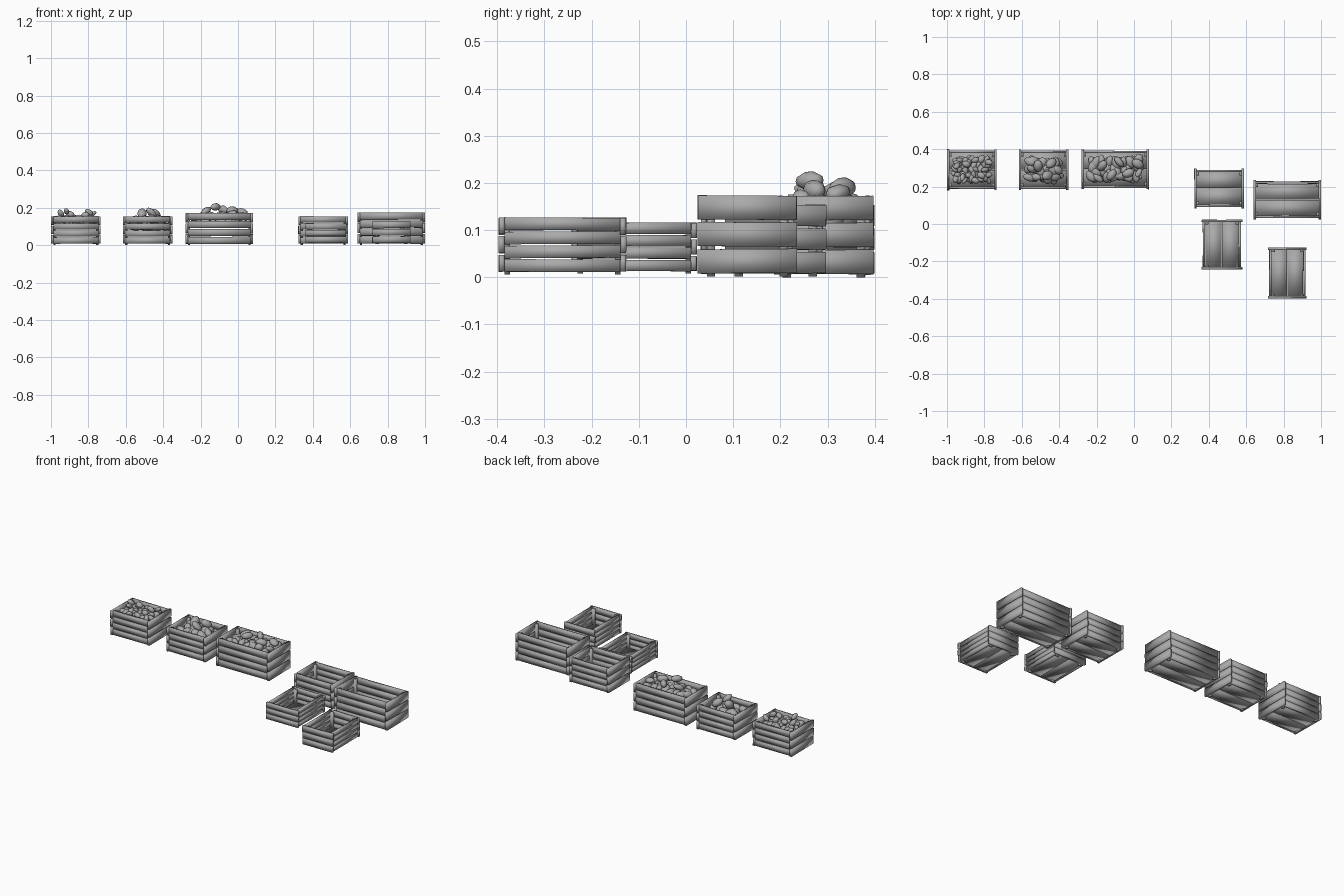
import bpy, bmesh, math, random
from mathutils import Matrix, Vector, Euler

old = bpy.data.objects.get("Cube")
if old:
    bpy.data.objects.remove(old, do_unlink=True)

random.seed(7)

grey = bpy.data.materials.new("plain_grey")
grey.use_nodes = True
grey.diffuse_color = (0.4, 0.4, 0.4, 1)
grey.node_tree.nodes["Principled BSDF"].inputs["Base Color"].default_value = (0.4, 0.4, 0.4, 1)


def finish(bm, name, matrix):
    """Turn a bmesh into a smooth shaded object."""
    for f in bm.faces:
        f.smooth = True
    mesh = bpy.data.meshes.new(name)
    bm.to_mesh(mesh)
    bm.free()
    mesh.materials.append(grey)
    obj = bpy.data.objects.new(name, mesh)
    obj.matrix_world = matrix
    bpy.context.collection.objects.link(obj)
    return obj


def add_board(bm, centre, size, wobble=0.0):
    """Add one slightly crooked plank."""
    tilt = Euler([random.uniform(-wobble, wobble) for _ in range(3)]).to_matrix().to_4x4()
    bmesh.ops.create_cube(bm, size=1, matrix=Matrix.Translation(centre) @ tilt @ Matrix.Diagonal((*size, 1)))


def crate(name, x, y, length, depth, low, top, turned=False):
    """Slatted crate, long side on its own x axis."""
    place = Matrix.Translation((x, y, 0)) @ Matrix.Rotation(math.pi / 2 if turned else 0, 4, 'Z')
    thick, inset = 0.012, 0.008
    height = top - low

    # four slats on each long side, between the ends
    bm = bmesh.new()
    pitch = height / 4
    for side in (-1, 1):
        for i in range(4):
            add_board(bm, (0, side * (depth / 2 - inset - thick / 2), low + pitch * (i + 0.5)),
                      (length - 2 * thick, thick, pitch * 0.9), 0.008)
    finish(bm, name + "_side_slats", place)

    # three broader slats on each end
    bm = bmesh.new()
    pitch = height / 3
    for side in (-1, 1):
        for i in range(3):
            add_board(bm, (side * (length / 2 - thick / 2), 0, low + pitch * (i + 0.5)),
                      (thick, depth - random.uniform(0, 0.006), pitch * 0.9), 0.008)
    finish(bm, name + "_end_slats", place)

    # corner posts
    bm = bmesh.new()
    for sx in (-1, 1):
        for sy in (-1, 1):
            add_board(bm, (sx * (length / 2 - thick - 0.006), sy * (depth / 2 - inset - thick - 0.009),
                           (low + top) / 2 - 0.006), (0.012, 0.018, height - 0.004))
    finish(bm, name + "_corner_posts", place)

    # two floor planks
    bm = bmesh.new()
    width = (depth - 2 * inset - 2 * thick) / 2
    for side in (-1, 1):
        add_board(bm, (0, side * width / 2, low + 0.008), (length - 2 * thick, width * 0.97, 0.01))
    finish(bm, name + "_floor", place)


def pile(name, x, y, length, depth, rim, columns, rows, size, mounds, pointed=False):
    """Heap of lumpy vegetables: two staggered layers plus mounds on top."""
    bm = bmesh.new()

    def lump(px, py, pz, scale, steep):
        turn = Euler((0, random.uniform(-steep, steep), random.uniform(0, math.tau))).to_matrix().to_4x4()
        shape = Matrix.Diagonal((scale, scale * random.uniform(0.55, 0.75), scale * random.uniform(0.5, 0.7), 1))
        m = Matrix.Translation((px, py, pz)) @ turn @ shape
        if pointed:
            bmesh.ops.create_uvsphere(bm, u_segments=8, v_segments=5, radius=1,
                                      matrix=m @ Matrix.Rotation(math.pi / 2, 4, 'Y'))
        else:
            bmesh.ops.create_icosphere(bm, subdivisions=2, radius=1, matrix=m)

    w, d = length - 0.035 - 1.6 * size, depth - 0.05 - 1.6 * size
    for layer in (0, 1):
        for i in range(columns):
            for j in range(rows):
                u = (i + 0.25 + 0.5 * ((j + layer) % 2)) / columns - 0.5
                v = (j + 0.5) / rows - 0.5
                lump(u * w + random.uniform(-0.2, 0.2) * size, v * d + random.uniform(-0.2, 0.2) * size,
                     rim - size * (0.35 + 0.9 * layer) + random.uniform(-0.2, 0.2) * size,
                     size * random.uniform(0.8, 1.15), 0.6)
    # mounds: offset x, offset y, peak height above the rim
    for mx, my, peak in mounds:
        lump(mx, my, rim + peak - size * 0.6, size, 0.8)
    finish(bm, name, Matrix.Translation((x, y, 0)))


# row of filled crates
crate("small_crate_left", -0.867, 0.29, 0.265, 0.22, 0.006, 0.156)
pile("small_vegetables", -0.867, 0.29, 0.265, 0.22, 0.15, 7, 5, 0.024,
     [(-0.08, 0.02, 0.035), (-0.05, -0.04, 0.045), (-0.03, 0.03, 0.03),
      (0.07, 0.0, 0.04), (0.09, 0.04, 0.03), (0.05, -0.03, 0.025)])

crate("small_crate_middle", -0.483, 0.29, 0.265, 0.22, 0.006, 0.156)
pile("round_vegetables", -0.483, 0.29, 0.265, 0.22, 0.145, 5, 3, 0.036,
     [(-0.03, 0.02, 0.045), (0.02, -0.03, 0.05), (0.04, 0.035, 0.045)])

crate("long_crate", -0.1, 0.292, 0.36, 0.215, 0.004, 0.175)
pile("pointed_vegetables", -0.1, 0.292, 0.36, 0.215, 0.165, 7, 4, 0.034,
     [(-0.07, 0.02, 0.04), (-0.02, -0.03, 0.06), (0.02, 0.04, 0.045),
      (0.07, -0.02, 0.04), (0.12, 0.03, 0.035)], True)

# group of empty crates
crate("empty_small_crate", 0.455, 0.19, 0.265, 0.215, 0.006, 0.156)
crate("empty_long_crate", 0.82, 0.13, 0.36, 0.212, 0.006, 0.176)
crate("empty_low_crate_back", 0.47, -0.11, 0.265, 0.22, 0.012, 0.117, True)
crate("empty_low_crate_front", 0.82, -0.262, 0.27, 0.21, 0.01, 0.128, True)
